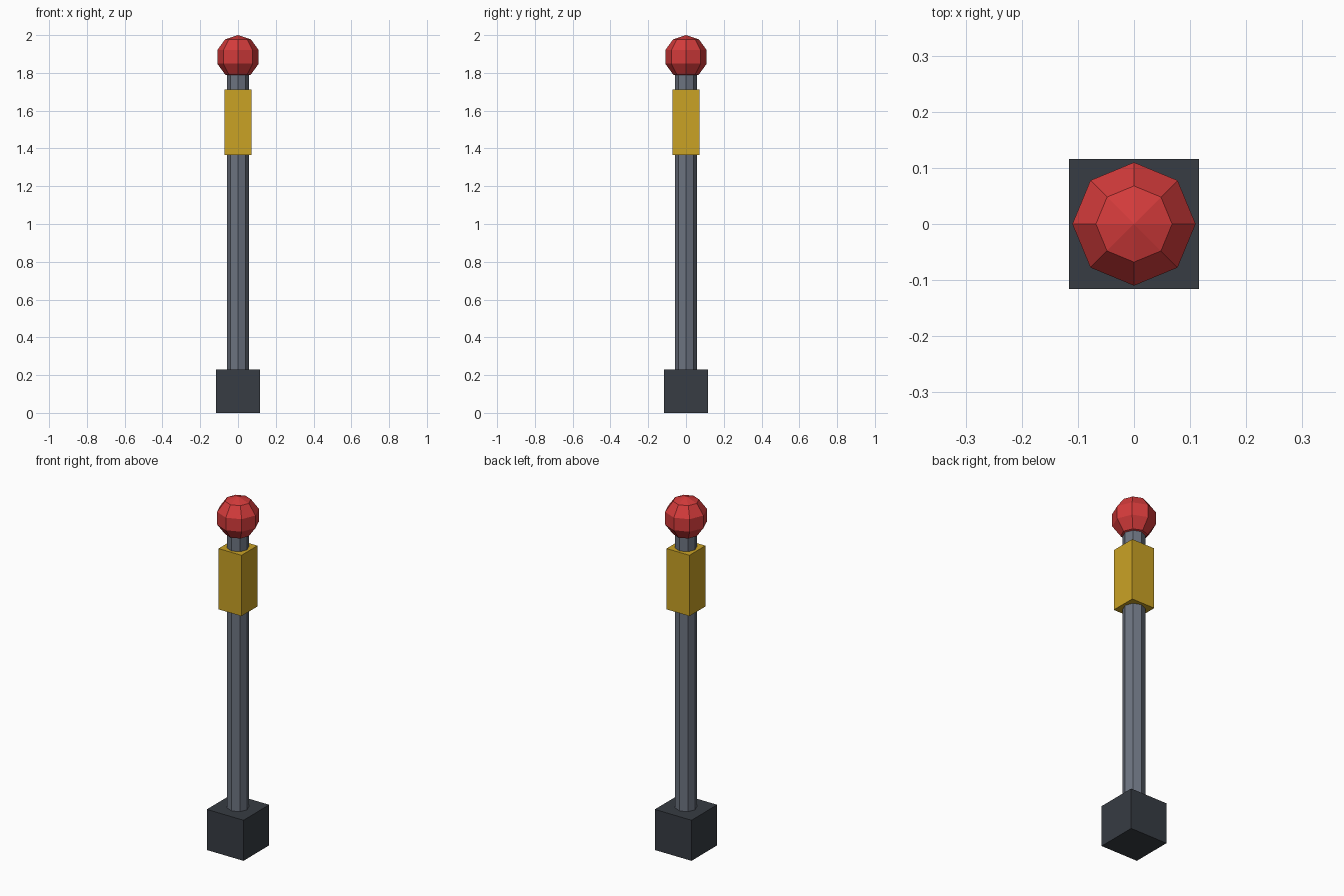
import bpy

if "Cube" in bpy.data.objects:
    bpy.data.objects.remove(bpy.data.objects["Cube"])


def material(name, rgb):
    """Flat colour from 0-255 sRGB values."""
    def lin(c):
        c /= 255
        return c / 12.92 if c <= 0.04045 else ((c + 0.055) / 1.055) ** 2.4
    mat = bpy.data.materials.new(name)
    mat.diffuse_color = (*[lin(c) for c in rgb], 1)
    mat.use_nodes = True
    mat.node_tree.nodes["Principled BSDF"].inputs["Base Color"].default_value = mat.diffuse_color
    return mat


def finish(name, mat):
    obj = bpy.context.object
    obj.name = name
    obj.data.materials.append(mat)
    return obj


def box(name, width, z0, z1, mat):
    bpy.ops.mesh.primitive_cube_add(size=1, location=(0, 0, (z0 + z1) / 2))
    bpy.context.object.scale = (width, width, z1 - z0)
    bpy.ops.object.transform_apply(location=False, rotation=False, scale=True)
    return finish(name, mat)


charcoal = material("charcoal", (55, 60, 67))
steel = material("steel grey", (108, 115, 128))
yellow = material("mustard yellow", (202, 162, 37))
red = material("red", (212, 59, 59))

BALL_R = 0.1155
BALL_Z = 2 - BALL_R

# square foot and grip sleeve
box("base", 0.231, 0, 0.231, charcoal)
box("sleeve", 0.144, 1.365, 1.711, yellow)

# octagonal shaft from the foot into the ball
z0, z1 = 0.12, 1.85
bpy.ops.mesh.primitive_cylinder_add(vertices=8, radius=0.0577, depth=z1 - z0,
                                    location=(0, 0, (z0 + z1) / 2))
finish("shaft", steel)

# faceted knob
bpy.ops.mesh.primitive_uv_sphere_add(segments=8, ring_count=5, radius=BALL_R,
                                     location=(0, 0, BALL_Z))
finish("knob", red)
